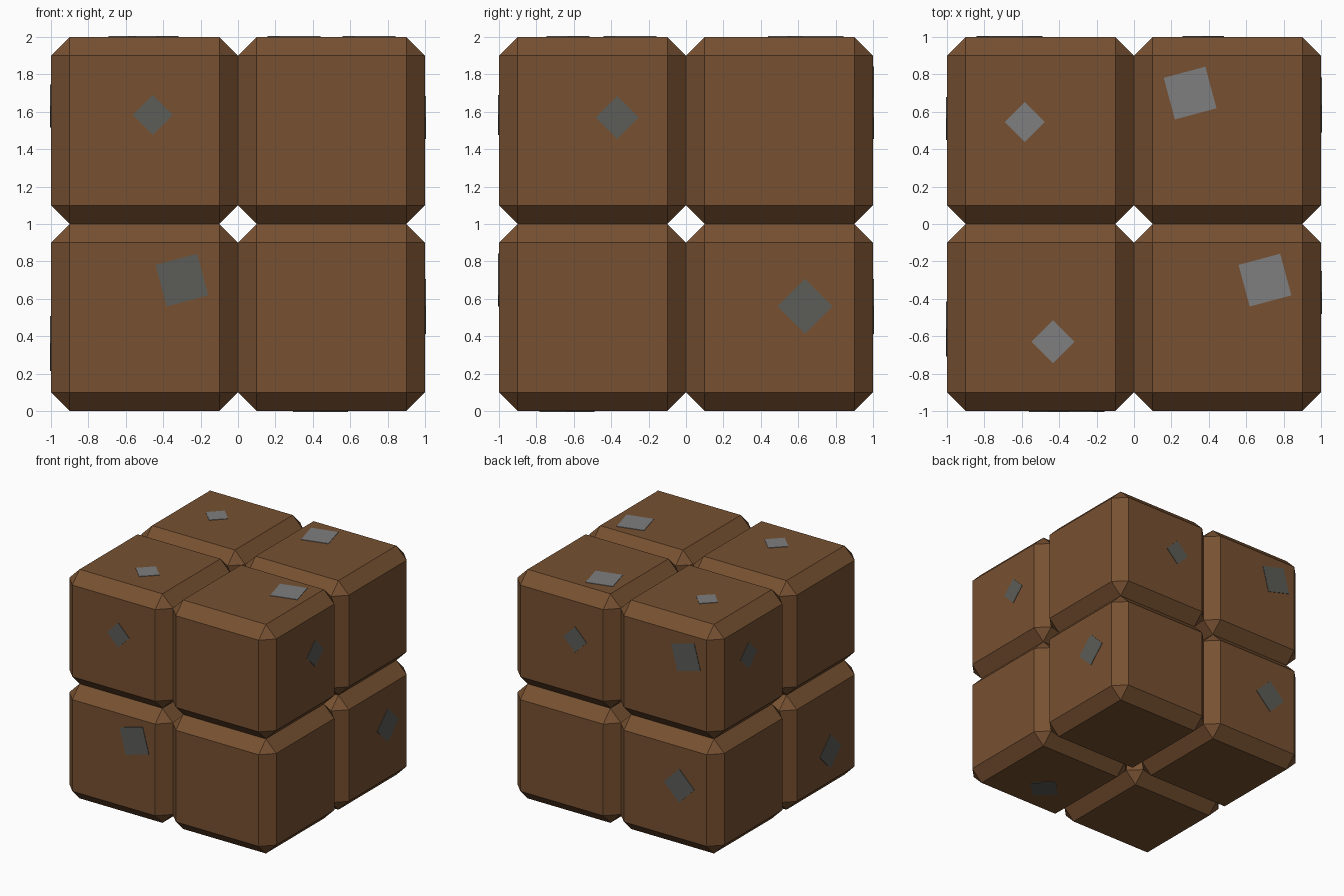
import bpy, bmesh, math
from mathutils import Vector, Matrix

if "Cube" in bpy.data.objects:
    bpy.data.objects.remove(bpy.data.objects["Cube"])


def material(name, rgb):
    m = bpy.data.materials.new(name)
    m.diffuse_color = (*rgb, 1)
    m.use_nodes = True
    m.node_tree.nodes["Principled BSDF"].inputs["Base Color"].default_value = m.diffuse_color
    return m


BROWN = material("earth brown", (0.184, 0.081, 0.031))
LIGHT = material("light grey", (0.209, 0.209, 0.209))
DARK = material("dark grey", (0.106, 0.110, 0.096))


def add_object(name, bm, mat):
    mesh = bpy.data.meshes.new(name)
    bm.to_mesh(mesh)
    bm.free()
    mesh.materials.append(mat)
    obj = bpy.data.objects.new(name, mesh)
    bpy.context.collection.objects.link(obj)
    return obj


# One chamfered unit cube per octant of the stack
for x in (-0.5, 0.5):
    for y in (-0.5, 0.5):
        for z in (0.5, 1.5):
            bm = bmesh.new()
            bmesh.ops.create_cube(bm, size=1)
            bmesh.ops.bevel(bm, geom=bm.edges[:], offset=0.1, segments=1,
                            affect='EDGES')
            bmesh.ops.translate(bm, verts=bm.verts, vec=(x, y, z))
            name = "block_%s_%s_%s" % ("left" if x < 0 else "right",
                                       "front" if y < 0 else "back",
                                       "lower" if z < 1 else "upper")
            add_object(name, bm, BROWN)


# Thin square patch: half diagonal r, turned about the outward normal
def patch(name, centre, normal, r, angle, mat):
    n = Vector(normal)
    up = Vector((0, 0, 1)) if n.z == 0 else Vector((0, 1, 0))
    right = up.cross(n)
    rot = Matrix((right, up, n)).transposed().to_4x4()
    side = r * math.sqrt(2)
    bm = bmesh.new()
    bmesh.ops.create_cube(bm, size=1)
    m = (Matrix.Translation(Vector(centre) + n * 0.001) @ rot
         @ Matrix.Rotation(math.radians(angle), 4, 'Z')
         @ Matrix.Diagonal((side, side, 0.006, 1)))
    bmesh.ops.transform(bm, verts=bm.verts, matrix=m)
    add_object(name, bm, mat)


SQUARE, DIAMOND = 15, 45

# Top patches
for x, y, r, a in ((-0.585, 0.545, 0.107, DIAMOND), (-0.433, -0.63, 0.115, DIAMOND),
                   (0.30, 0.70, 0.163, SQUARE), (0.70, -0.30, 0.163, SQUARE)):
    patch("top_patch", (x, y, 2), (0, 0, 1), r, a, LIGHT)

# Front patches
patch("front_patch", (-0.455, -1, 1.583), (0, -1, 0), 0.107, DIAMOND, DARK)
patch("front_patch", (-0.30, -1, 0.70), (0, -1, 0), 0.163, SQUARE, DARK)

# Right patches
patch("right_patch", (1, -0.367, 1.57), (1, 0, 0), 0.115, DIAMOND, DARK)
patch("right_patch", (1, 0.637, 0.56), (1, 0, 0), 0.147, DIAMOND, DARK)

# Back patches
patch("back_patch", (0.37, 1, 1.567), (0, 1, 0), 0.112, DIAMOND, DARK)
patch("back_patch", (-0.70, 1, 1.70), (0, 1, 0), 0.163, SQUARE, DARK)
patch("back_patch", (-0.636, 1, 0.56), (0, 1, 0), 0.147, DIAMOND, DARK)

# Left patches
patch("left_patch", (-1, 0.565, 1.63), (-1, 0, 0), 0.115, DIAMOND, DARK)
patch("left_patch", (-1, -0.562, 0.36), (-1, 0, 0), 0.147, DIAMOND, DARK)

# Underside patch
patch("under_patch", (0.44, -0.636, 0), (0, 0, -1), 0.147, DIAMOND, DARK)
